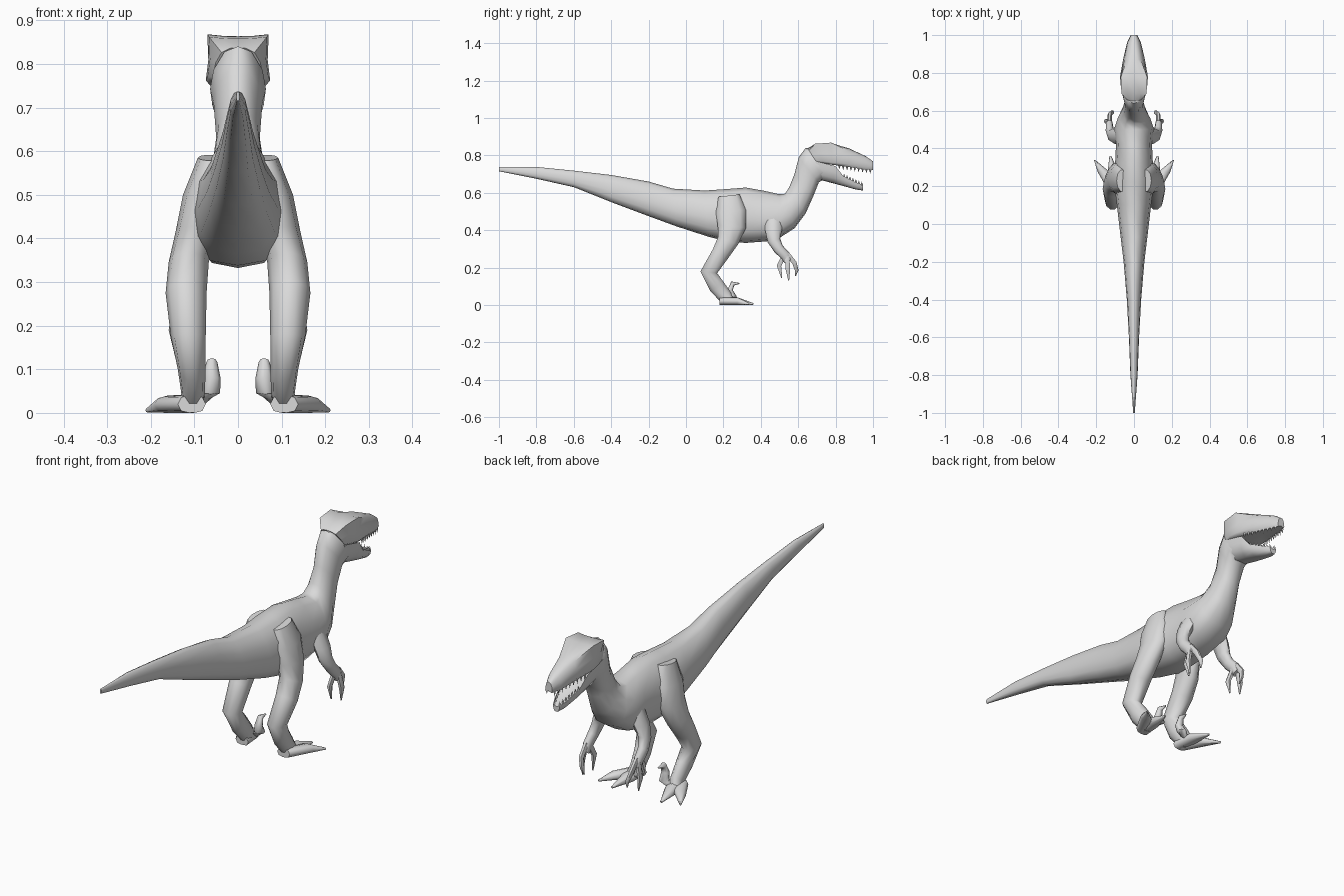
import bpy, bmesh, math
from mathutils import Vector

grey = bpy.data.materials.new("pale grey skin")
grey.diffuse_color = (0.7, 0.7, 0.7, 1)


def finish(name, bm, mirror=False, angle=60):
    bmesh.ops.recalc_face_normals(bm, faces=bm.faces)
    mesh = bpy.data.meshes.new(name)
    bm.to_mesh(mesh)
    bm.free()
    ob = bpy.data.objects.new(name, mesh)
    bpy.context.collection.objects.link(ob)
    mesh.materials.append(grey)
    bpy.ops.object.select_all(action='DESELECT')
    ob.select_set(True)
    bpy.context.view_layer.objects.active = ob
    bpy.ops.object.shade_smooth_by_angle(angle=math.radians(angle))
    if mirror:
        m = ob.modifiers.new("mirror", 'MIRROR')
        m.use_mirror_merge = False
    return ob


def loft(bm, rings):
    loops = [[bm.verts.new(p) for p in r] for r in rings]
    n = len(loops[0])
    for a, b in zip(loops, loops[1:]):
        for i in range(n):
            j = (i + 1) % n
            bm.faces.new((a[i], a[j], b[j], b[i]))
    bm.faces.new(loops[0])
    bm.faces.new(loops[-1])


def section(ring, profile):
    """Ring through a top and a bottom point, mirrored left and right."""
    yt, zt, yb, zb, w = ring
    right = [(w * f, yb + (yt - yb) * t, zb + (zt - zb) * t) for f, t in profile]
    return right + [(-x, y, z) for x, y, z in right[-2:0:-1]]


def tube(bm, path, n=8):
    """Limb along points (x, y, z, half width, half depth)."""
    pts = [Vector(p[:3]) for p in path]
    rings = []
    for i, p in enumerate(path):
        t = pts[min(i + 1, len(pts) - 1)] - pts[max(i - 1, 0)]
        v = Vector((0, -t.z, t.y)).normalized()
        ring = []
        for k in range(n):
            a = 2 * math.pi * k / n
            q = pts[i] + Vector((p[3] * math.cos(a), 0, 0)) + v * p[4] * math.sin(a)
            q.z = max(q.z, 0)
            ring.append(q)
        rings.append(ring)
    loft(bm, rings)


# Tail, trunk and neck
round_body = [(0, 0), (.6, .04), (.92, .2), (1, .42), (.88, .68), (.48, .93), (0, 1)]
body = [
    (-1, .738, -1, .715, .004), (-.8, .738, -.8, .675, .019),
    (-.6, .718, -.6, .63, .027), (-.4, .695, -.4, .55, .038),
    (-.2, .66, -.2, .475, .055), (-.07, .622, -.05, .42, .072),
    (.1, .612, .12, .365, .092), (.22, .62, .23, .338, .107),
    (.32, .628, .32, .332, .1), (.42, .61, .43, .34, .095),
    (.5, .592, .51, .365, .104), (.53, .595, .58, .41, .087),
    (.552, .63, .64, .49, .062), (.58, .70, .68, .58, .05),
    (.603, .79, .71, .655, .056), (.64, .84, .735, .672, .064),
    (.74, .82, .78, .69, .05)]
bm = bmesh.new()
loft(bm, [section(r, round_body) for r in body])
finish("body", bm)

# Upper head with brow corners, tapering to the snout
brow = [(0, 0), (.85, 0), (1, .1), (.92, .5), (.95, 1), (.5, .97), (0, .96)]
snout = [(0, .1), (.8, 0), (1, .15), (.88, .55), (.65, .85), (.33, .97), (0, 1)]
upper = [((.65, .838, .70, .76, .058), snout), ((.69, .862, .735, .758, .07), brow),
         ((.775, .868, .78, .75, .074), brow), ((.87, .838, .87, .738, .058), snout),
         ((.96, .796, .96, .724, .037), snout), ((1, .768, 1, .722, .018), snout)]
bm = bmesh.new()
loft(bm, [section(r, p) for r, p in upper])
finish("upper_head", bm, angle=50)

# Lower jaw with a hollow top
jaw = [(0, 0), (.5, .02), (.85, .3), (1, .65), (1, 1), (.8, .95), (0, .75)]
lower = [(.69, .77, .72, .668, .06), (.80, .742, .79, .65, .06),
         (.84, .69, .845, .635, .047), (.91, .655, .91, .617, .032),
         (.945, .642, .945, .612, .016)]
bm = bmesh.new()
loft(bm, [section(r, jaw) for r in lower])
finish("lower_jaw", bm, angle=50)

# Teeth along both jaws
bm = bmesh.new()


def tooth_row(count, start, end, length):
    for i in range(count):
        c = Vector(start).lerp(Vector(end), i / (count - 1))
        tip = bm.verts.new(c + Vector((0, 0, length)))
        base = [bm.verts.new(c + Vector((.005 * math.cos(a), .007 * math.sin(a), 0)))
                for a in (0, math.pi / 2, math.pi, 3 * math.pi / 2)]
        bm.faces.new(base)
        for k in range(4):
            bm.faces.new((base[k], base[(k + 1) % 4], tip))


tooth_row(9, (.058, .82, .747), (.02, .985, .724), -.022)
tooth_row(7, (.043, .845, .683), (.014, .94, .64), .02)
finish("teeth", bm, mirror=True, angle=20)

# Legs from hip to ankle and foot
bm = bmesh.new()
tube(bm, [(.062, .23, .585, .03, .06), (.084, .24, .5, .042, .085),
          (.096, .245, .42, .046, .08), (.113, .225, .345, .046, .06),
          (.119, .185, .275, .047, .05), (.114, .122, .175, .04, .047),
          (.106, .165, .10, .032, .045), (.103, .21, .045, .027, .04),
          (.11, .235, .015, .03, .025)], 10)
finish("leg", bm, mirror=True)

# Splayed toes and the raised sickle claw
bm = bmesh.new()
tube(bm, [(.1, .18, .02, .026, .022), (.11, .27, .02, .03, .022),
          (.125, .36, .005, .005, .005)])
tube(bm, [(.11, .18, .02, .028, .022), (.16, .275, .02, .032, .02),
          (.208, .338, .006, .004, .005)])
tube(bm, [(.09, .235, .03, .02, .02), (.063, .25, .045, .022, .022),
          (.06, .235, .08, .02, .015), (.06, .25, .115, .013, .013),
          (.058, .285, .115, .003, .003)])
finish("foot_toe", bm, mirror=True)

# Arms with three hooked fingers
bm = bmesh.new()
tube(bm, [(.07, .47, .47, .025, .05), (.1, .468, .40, .03, .045),
          (.118, .47, .345, .025, .035), (.128, .495, .30, .022, .028),
          (.13, .53, .265, .018, .027), (.13, .545, .235, .014, .022)])
finish("arm", bm, mirror=True)
bm = bmesh.new()
tube(bm, [(.125, .525, .265, .012, .014), (.12, .497, .21, .011, .014),
          (.117, .512, .145, .003, .003)], 6)
tube(bm, [(.135, .54, .26, .012, .014), (.148, .545, .19, .011, .014),
          (.142, .549, .132, .003, .003)], 6)
tube(bm, [(.13, .54, .275, .012, .014), (.128, .58, .225, .011, .014),
          (.115, .592, .185, .01, .011), (.11, .585, .155, .003, .003)], 6)
finish("fingers", bm, mirror=True)
